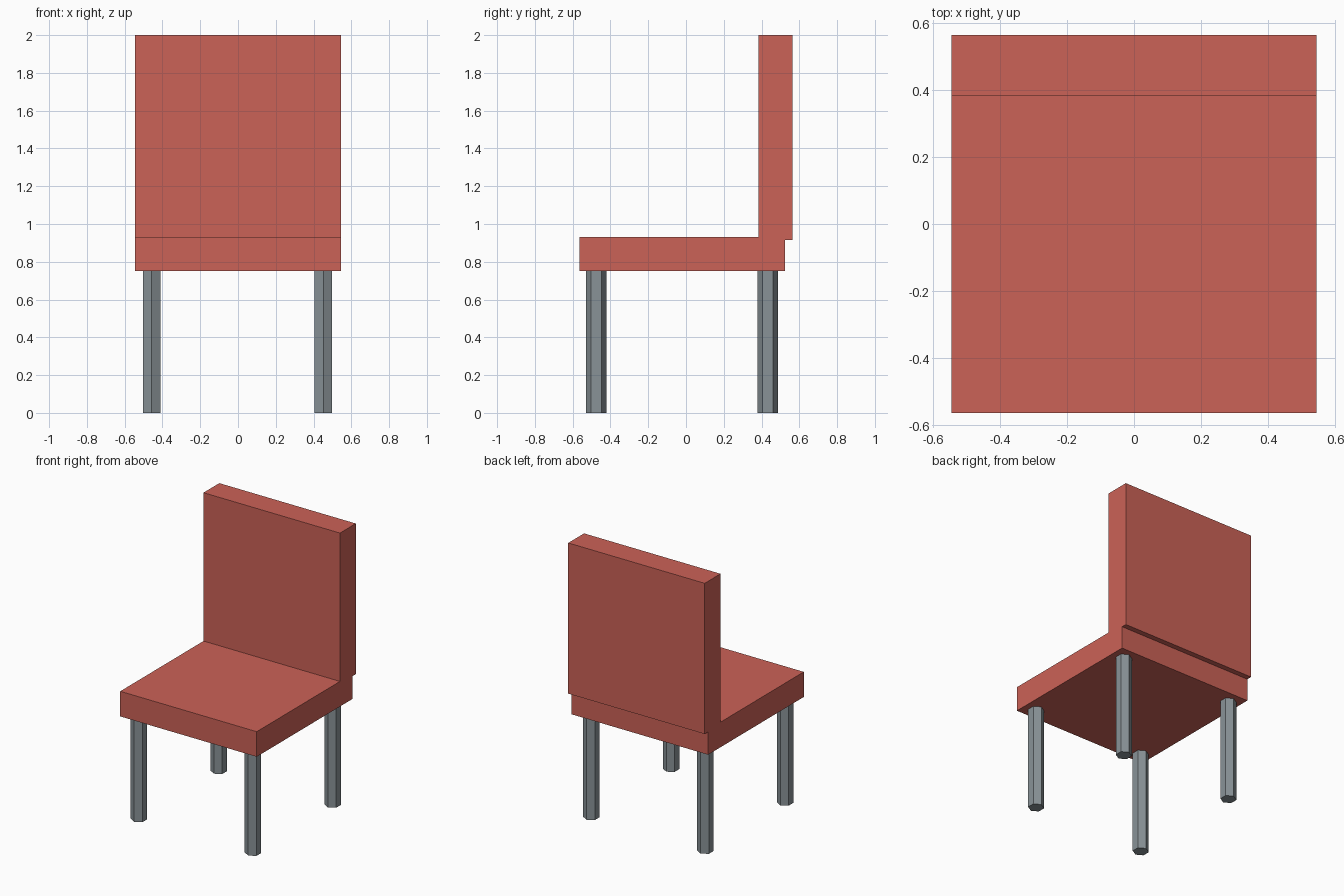
import bpy
import math

default = bpy.data.objects.get("Cube")
if default:
    bpy.data.objects.remove(default, do_unlink=True)


def material(name, rgb):
    mat = bpy.data.materials.new(name)
    mat.use_nodes = True
    color = (*rgb, 1)
    mat.diffuse_color = color
    mat.node_tree.nodes["Principled BSDF"].inputs["Base Color"].default_value = color
    return mat


red = material("brick_red", (0.60, 0.122, 0.095))
grey = material("steel_grey", (0.25, 0.29, 0.31))


def finish(name, mat):
    obj = bpy.context.object
    obj.name = name
    obj.data.materials.append(mat)
    return obj


def box(name, mat, width, y0, y1, z0, z1):
    bpy.ops.mesh.primitive_cube_add(size=1, location=(0, (y0 + y1) / 2, (z0 + z1) / 2))
    obj = finish(name, mat)
    obj.scale = (width, y1 - y0, z1 - z0)
    bpy.ops.object.transform_apply(location=False, rotation=False)


# Seat slab, and a backrest that overhangs it slightly at the rear
WIDTH, SEAT_BOTTOM = 1.088, 0.75
box("seat", red, WIDTH, -0.564, 0.525, SEAT_BOTTOM, 0.931)
box("backrest", red, WIDTH, 0.384, 0.564, 0.914, 2.0)

# Four hexagonal legs, each with an edge facing forward
for end, y in (("front", -0.475), ("back", 0.433)):
    for side, x in (("left", 0.452), ("right", -0.457)):
        bpy.ops.mesh.primitive_cylinder_add(
            vertices=6, radius=0.054, depth=SEAT_BOTTOM, location=(x, y, SEAT_BOTTOM / 2))
        finish(f"{end}_{side}_leg", grey)
